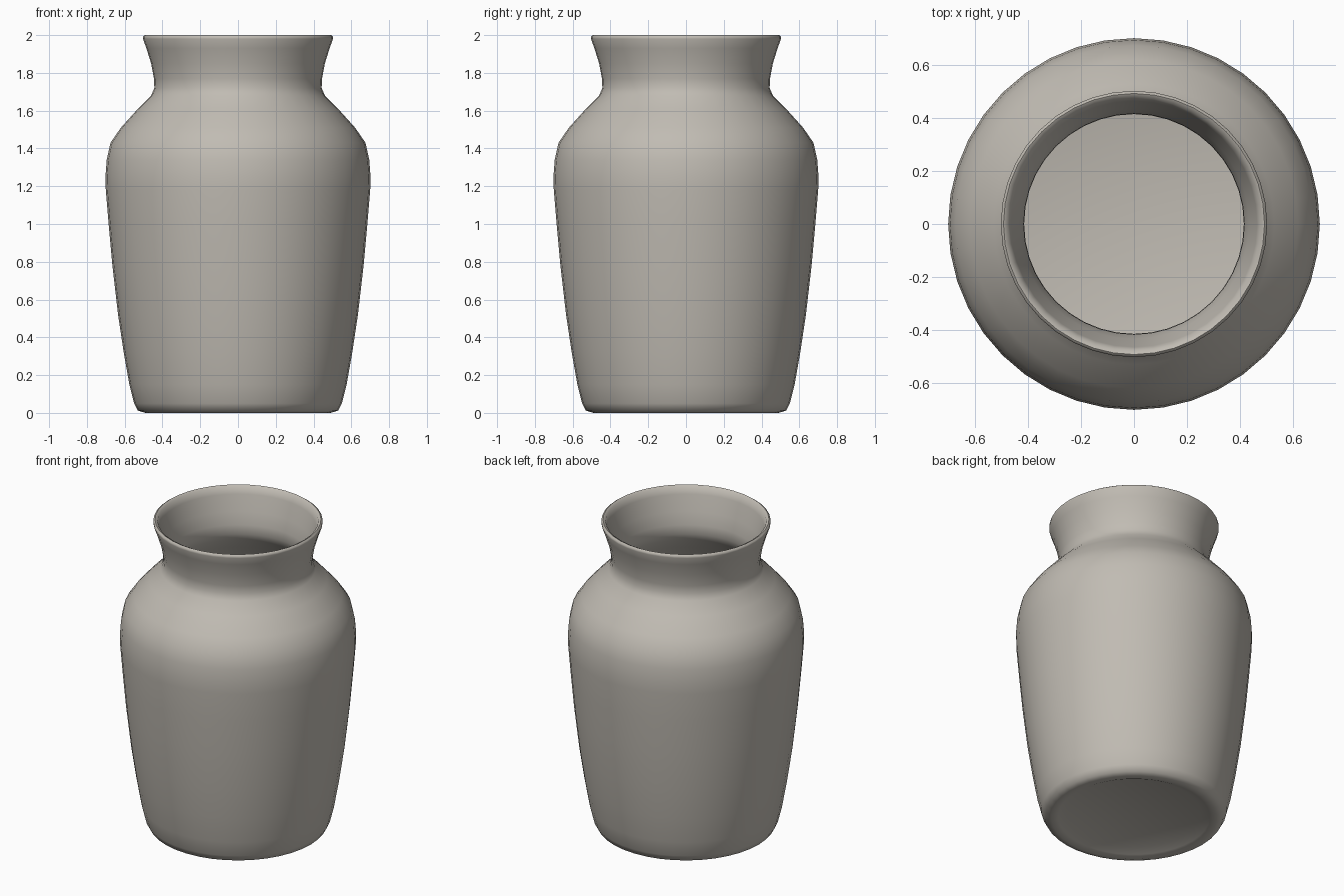
import bpy, bmesh, math

cube = bpy.data.objects.get("Cube")
if cube:
    bpy.data.objects.remove(cube, do_unlink=True)

SEGMENTS = 40

# One stoneware colour for the whole vase
clay = bpy.data.materials.new("warm grey clay")
clay.use_nodes = True
colour = (0.53, 0.50, 0.45, 1)
clay.diffuse_color = colour
bsdf = clay.node_tree.nodes["Principled BSDF"]
bsdf.inputs["Base Color"].default_value = colour
bsdf.inputs["Roughness"].default_value = 0.7


def lathe(name, profile):
    """Spin a (radius, height) profile about z; zero radii become poles."""
    bm = bmesh.new()
    points = [bm.verts.new((r, 0, z)) for r, z in profile]
    edges = [bm.edges.new(pair) for pair in zip(points, points[1:])]
    bmesh.ops.spin(bm, geom=points + edges, cent=(0, 0, 0), axis=(0, 0, 1),
                   angle=math.tau, steps=SEGMENTS, use_duplicate=False)
    bmesh.ops.remove_doubles(bm, verts=bm.verts, dist=0.0005)
    bmesh.ops.recalc_face_normals(bm, faces=bm.faces)
    mesh = bpy.data.meshes.new(name)
    bm.to_mesh(mesh)
    bm.free()
    mesh.materials.append(clay)
    obj = bpy.data.objects.new(name, mesh)
    bpy.context.collection.objects.link(obj)
    return obj


# Underside, foot, belly, shoulder, neck and flared rim
outside = [
    (0, 0.03), (0.40, 0.03), (0.45, 0.008), (0.49, 0), (0.53, 0.012),
    (0.55, 0.05), (0.575, 0.15), (0.605, 0.32), (0.635, 0.52),
    (0.665, 0.78), (0.685, 1.0), (0.70, 1.18), (0.702, 1.25),
    (0.695, 1.34), (0.675, 1.43), (0.62, 1.51), (0.53, 1.61),
    (0.46, 1.68), (0.443, 1.72), (0.445, 1.77), (0.46, 1.85),
    (0.485, 1.93), (0.503, 1.98), (0.503, 1.993),
]
# Lip, throat, hollow belly and inner floor
inside = [
    (0.493, 2.0), (0.477, 1.992), (0.465, 1.95), (0.435, 1.85),
    (0.417, 1.77), (0.415, 1.71), (0.44, 1.66), (0.51, 1.58),
    (0.60, 1.48), (0.65, 1.41), (0.672, 1.25), (0.655, 1.0),
    (0.605, 0.52), (0.55, 0.15), (0.52, 0.08), (0.46, 0.06), (0, 0.06),
]
vase = lathe("vase", outside + inside)

# Smooth shading all over
bpy.context.view_layer.objects.active = vase
vase.select_set(True)
bpy.ops.object.shade_smooth_by_angle(angle=math.radians(60))
